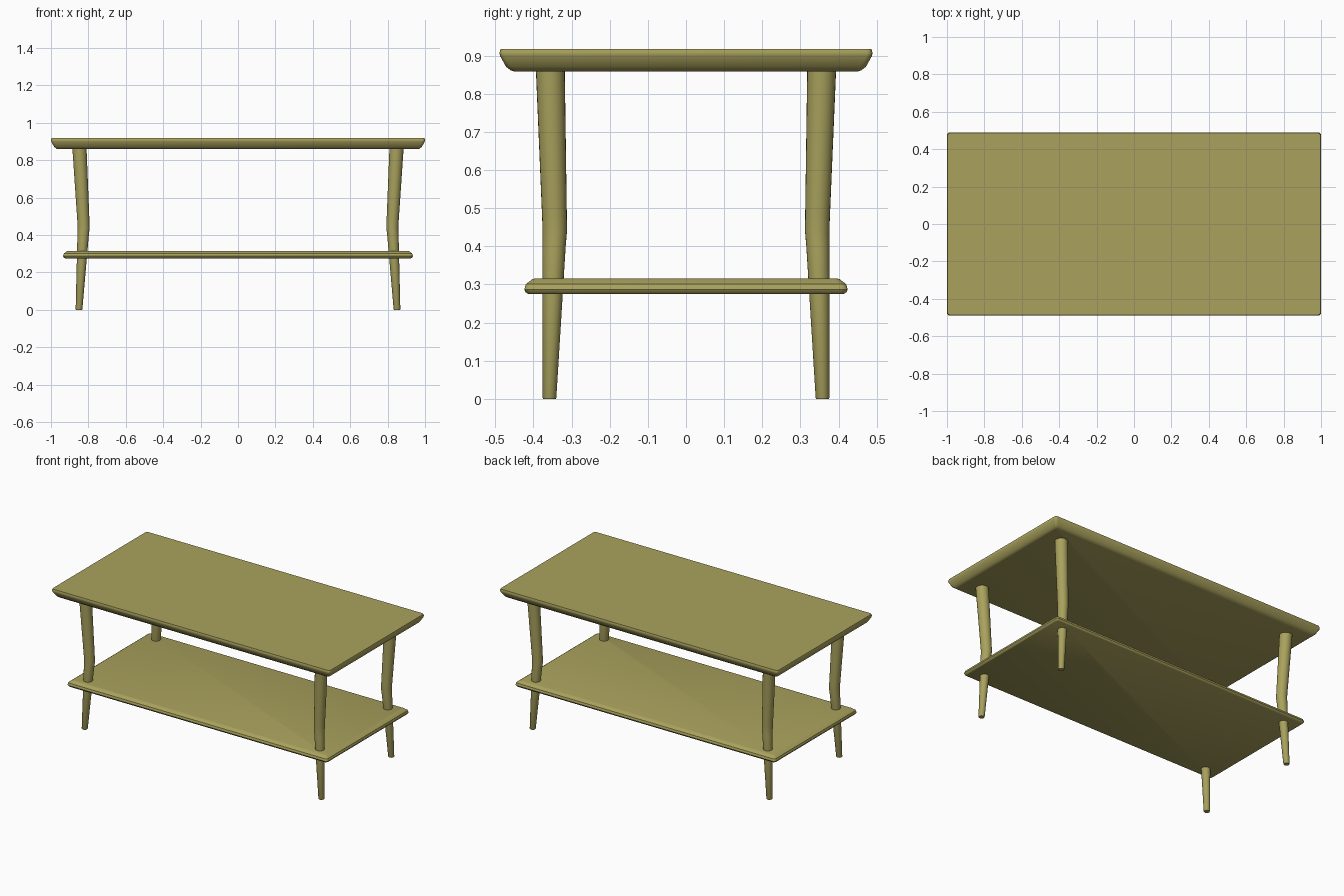
import bpy, bmesh, math

if "Cube" in bpy.data.objects:
    bpy.data.objects.remove(bpy.data.objects["Cube"])

wood = bpy.data.materials.new("olive_wood")
wood.diffuse_color = (0.40, 0.36, 0.11, 1)
wood.use_nodes = True
wood.node_tree.nodes["Principled BSDF"].inputs["Base Color"].default_value = wood.diffuse_color


def loft(name, rings, angle):
    """Skin a stack of equal-length closed rings, with capped ends."""
    bm = bmesh.new()
    loops = [[bm.verts.new(p) for p in ring] for ring in rings]
    n = len(loops[0])
    for a, b in zip(loops, loops[1:]):
        for i in range(n):
            j = (i + 1) % n
            bm.faces.new((a[i], a[j], b[j], b[i]))
    bm.faces.new(loops[0][::-1])
    bm.faces.new(loops[-1])
    bmesh.ops.recalc_face_normals(bm, faces=bm.faces)
    mesh = bpy.data.meshes.new(name)
    bm.to_mesh(mesh)
    bm.free()
    mesh.materials.append(wood)
    ob = bpy.data.objects.new(name, mesh)
    bpy.context.collection.objects.link(ob)
    bpy.ops.object.select_all(action='DESELECT')
    ob.select_set(True)
    bpy.context.view_layer.objects.active = ob
    bpy.ops.object.shade_smooth_by_angle(angle=math.radians(angle))
    return ob


def rounded_rect(hx, hy, z, r, steps=4):
    pts = []
    for k, (sx, sy) in enumerate([(1, 1), (-1, 1), (-1, -1), (1, -1)]):
        for s in range(steps + 1):
            a = math.pi / 2 * (k + s / steps)
            pts.append((sx * (hx - r) + r * math.cos(a),
                        sy * (hy - r) + r * math.sin(a), z))
    return pts


def slab(name, hx, hy, profile, r):
    """profile: (inset, z) pairs along the edge, bottom to top."""
    loft(name, [rounded_rect(hx - d, hy - d, z, r) for d, z in profile], 35)


# Table top with an undercut edge
slab("table_top", 1.0, 0.489,
     [(0.037, 0.859), (0.030, 0.861), (0.017, 0.871), (0.001, 0.900),
      (0.0, 0.908), (0.003, 0.918)], 0.015)

# Lower shelf with a softly rounded edge
slab("shelf", 0.935, 0.424,
     [(0.010, 0.275), (0.004, 0.279), (0.0, 0.287), (0.004, 0.301),
      (0.020, 0.313), (0.026, 0.315)], 0.015)

# Four bent, tapering legs: (x, y, z, radius)
path = [(0.850, 0.358, 0.0, 0.0165), (0.850, 0.358, 0.003, 0.018),
        (0.828, 0.346, 0.40, 0.0305), (0.825, 0.344, 0.44, 0.032),
        (0.827, 0.345, 0.48, 0.0325), (0.848, 0.356, 0.87, 0.038)]
SIDES = 24
for depth, sy in (("front", -1), ("back", 1)):
    for side, sx in (("left", -1), ("right", 1)):
        rings = [[(sx * x + r * math.cos(2 * math.pi * i / SIDES),
                   sy * y + r * math.sin(2 * math.pi * i / SIDES), z)
                  for i in range(SIDES)] for x, y, z, r in path]
        loft(f"{depth}_{side}_leg", rings, 35)
